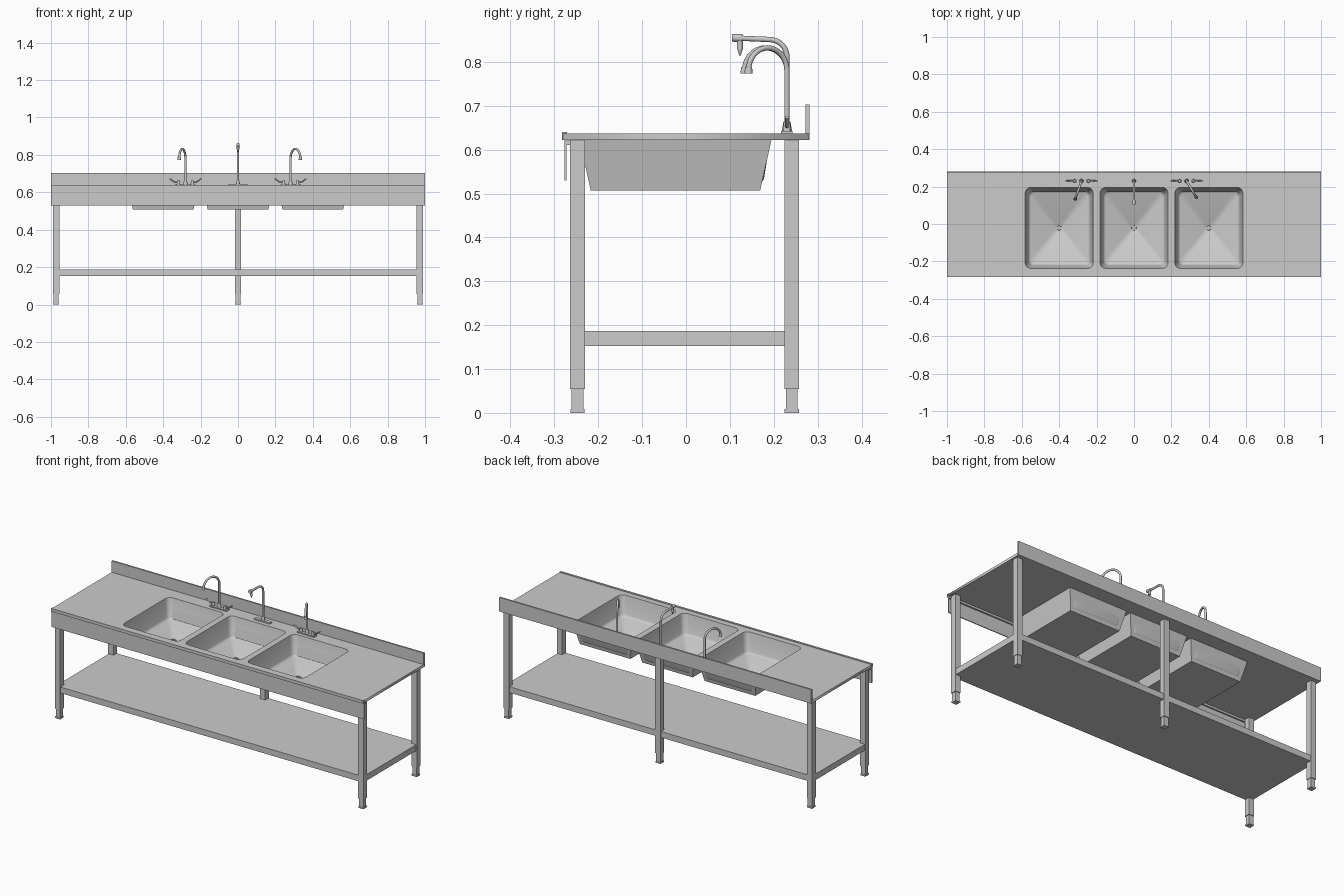
import bpy, bmesh
from math import sin, cos, pi, radians
from mathutils import Vector, Matrix

if "Cube" in bpy.data.objects:
    bpy.data.objects.remove(bpy.data.objects["Cube"])


def finish(name, bm, smooth=False):
    bmesh.ops.recalc_face_normals(bm, faces=bm.faces)
    me = bpy.data.meshes.new(name)
    bm.to_mesh(me)
    bm.free()
    ob = bpy.data.objects.new(name, me)
    bpy.context.collection.objects.link(ob)
    if smooth:
        smooth_it(ob)
    return ob


def smooth_it(ob):
    bpy.ops.object.select_all(action='DESELECT')
    ob.select_set(True)
    bpy.context.view_layer.objects.active = ob
    bpy.ops.object.shade_smooth_by_angle(angle=radians(35))


def box(name, x0, x1, y0, y1, z0, z1):
    bm = bmesh.new()
    bmesh.ops.create_cube(bm, size=1)
    for v in bm.verts:
        v.co = (x0 + (v.co.x + .5) * (x1 - x0), y0 + (v.co.y + .5) * (y1 - y0),
                z0 + (v.co.z + .5) * (z1 - z0))
    return finish(name, bm)


def rod(name, a, b, r1, r2=None):
    a, b = Vector(a), Vector(b)
    d = b - a
    bm = bmesh.new()
    bmesh.ops.create_cone(bm, cap_ends=True, segments=16, radius1=r1,
                          radius2=r1 if r2 is None else r2, depth=d.length,
                          matrix=Matrix.Translation((a + b) / 2) @ d.to_track_quat('Z', 'Y').to_matrix().to_4x4())
    return finish(name, bm, True)


def to_mesh(name, cu):
    ob = bpy.data.objects.new(name, cu)
    bpy.context.collection.objects.link(ob)
    bpy.ops.object.select_all(action='DESELECT')
    ob.select_set(True)
    bpy.context.view_layer.objects.active = ob
    bpy.ops.object.convert(target='MESH')
    return bpy.context.view_layer.objects.active


def spline(cu, pts, cyclic):
    s = cu.splines.new('POLY')
    s.points.add(len(pts) - 1)
    for p, c in zip(s.points, pts):
        p.co = (*c, 1)
    s.use_cyclic_u = cyclic


def tube(name, pts, r):
    cu = bpy.data.curves.new(name, 'CURVE')
    cu.dimensions = '3D'
    cu.bevel_depth, cu.bevel_resolution, cu.use_fill_caps = r, 4, True
    spline(cu, pts, False)
    smooth_it(to_mesh(name, cu))


def rounded(cx, cy, hx, hy, r, z, n=7):
    out = []
    for k, (sx, sy) in enumerate([(1, 1), (-1, 1), (-1, -1), (1, -1)]):
        for i in range(n):
            a = (k + i / (n - 1) * .999) * pi / 2
            out.append((cx + sx * (hx - r) + r * cos(a), cy + sy * (hy - r) + r * sin(a), z))
    return out


SINKS, CY = (-.4, 0, .4), -.021

# Worktop with three rounded openings
cu = bpy.data.curves.new("worktop", 'CURVE')
cu.dimensions, cu.fill_mode, cu.extrude = '2D', 'BOTH', .0075
spline(cu, [(-1, -.28, 0), (1, -.28, 0), (1, .28, 0), (-1, .28, 0)], True)
for x in SINKS:
    spline(cu, rounded(x, CY, .182, .216, .03, 0), True)
top = to_mesh("worktop", cu)
top.data.transform(Matrix.Translation((0, 0, .6295)))

# Backsplash, raised front lip, apron and its fixing rail
box("backsplash", -1, 1, .272, .282, .622, .703)
box("front_lip", -1, 1, -.283, -.271, .622, .64)
box("front_apron", -1, 1, -.277, -.272, .53, .623)
box("apron_rail", -1, 1, -.273, -.263, .61, .623)

# Basins: rounded inner bowl sloping to the drain, square outer shell
for x in SINKS:
    bm = bmesh.new()
    rings = [(.182, .216, .03, .637), (.180, .214, .03, .628), (.165, .199, .03, .535),
             (.161, .195, .028, .527), (.152, .186, .024, .522), (.016, .016, .0159, .513),
             (.012, .012, .0119, .510)]
    loops = [[bm.verts.new(c) for c in rounded(x, CY, hx, hy, r, z)] for hx, hy, r, z in rings]
    for a, b in zip(loops, loops[1:]):
        for i in range(len(a)):
            j = (i + 1) % len(a)
            bm.faces.new((a[i], a[j], b[j], b[i]))
    bm.faces.new(loops[-1])
    finish("basin_bowl", bm, True)

    bm = bmesh.new()
    lo, hi = [[bm.verts.new((x + sx * hx, CY - .003 + sy * hy, z))
               for sx, sy in ((-1, -1), (1, -1), (1, 1), (-1, 1))]
              for hx, hy, z in ((.162, .193, .507), (.187, .219, .623))]
    bm.faces.new(lo)
    for i in range(4):
        bm.faces.new((lo[i], lo[i - 1], hi[i - 1], hi[i]))
    finish("basin_shell", bm)

    # Raised drain ring
    bm = bmesh.new()
    prof = [(.017, .512), (.017, .516), (.013, .516), (.012, .511)]
    loops = [[bm.verts.new((x + r * cos(i * pi / 10), CY + r * sin(i * pi / 10), z)) for i in range(20)]
             for r, z in prof]
    for a, b in zip(loops, loops[1:]):
        for i in range(20):
            bm.faces.new((a[i - 1], a[i], b[i], b[i - 1]))
    finish("drain_ring", bm, True)

# Five legs with adjustable feet
for x, y in ((-.972, -.247), (.972, -.247), (-.972, .241), (.972, .241), (0, .241)):
    for name, h, z0, z1 in (("leg", .017, .055, .623), ("foot_stem", .0135, .008, .056),
                            ("foot_pad", .016, 0, .009)):
        box(name, x - h, x + h, y - h, y + h, z0, z1)

# Lower shelf
box("lower_shelf", -.985, .985, -.26, .253, .152, .187)

# Gooseneck taps with two wing levers
FY = .23
for x, ang in ((-.281, -19), (.281, 31)):
    dx, dy = sin(radians(ang)), -cos(radians(ang))
    box("tap_base", x - .055, x + .055, FY - .013, FY + .013, .636, .643)
    rod("tap_collar", (x, FY, .64), (x, FY, .664), .012, .008)
    path = [(0, .64)] + [(.051 * (1 - cos(t * pi / 16)), .781 + .051 * sin(t * pi / 16)) for t in range(17)]
    tube("tap_spout", [(x + d * dx, FY + d * dy, z) for d, z in path], .006)
    ex, ey = x + .102 * dx, FY + .102 * dy
    rod("tap_nozzle", (ex, ey, .773), (ex, ey, .788), .0095, .008)
    for s in (-1, 1):
        rod("tap_valve", (x + s * .037, FY, .64), (x + s * .037, FY, .662), .01, .007)
        tube("tap_lever", [(x + s * u, FY, z) for u, z in
                           ((.037, .653), (.05, .653), (.062, .657), (.073, .665), (.084, .674))], .004)

# Central pre-rinse tap
box("spray_base", -.05, .05, FY - .011, FY + .011, .636, .644)
rod("spray_collar", (0, FY, .64), (0, FY, .664), .011, .007)
bend = [(0, FY - .04 * (1 - cos(t * pi / 16)), .812 + .039 * sin(t * pi / 16)) for t in range(9)]
tube("spray_pipe", [(0, FY, .64)] + bend + [(0, .12, .854)], .006)
rod("spray_head", (0, .128, .854), (0, .105, .855), .009)
rod("spray_nozzle", (0, .123, .852), (0, .123, .828), .007)
rod("spray_tip", (0, .123, .829), (0, .123, .815), .006, .002)
